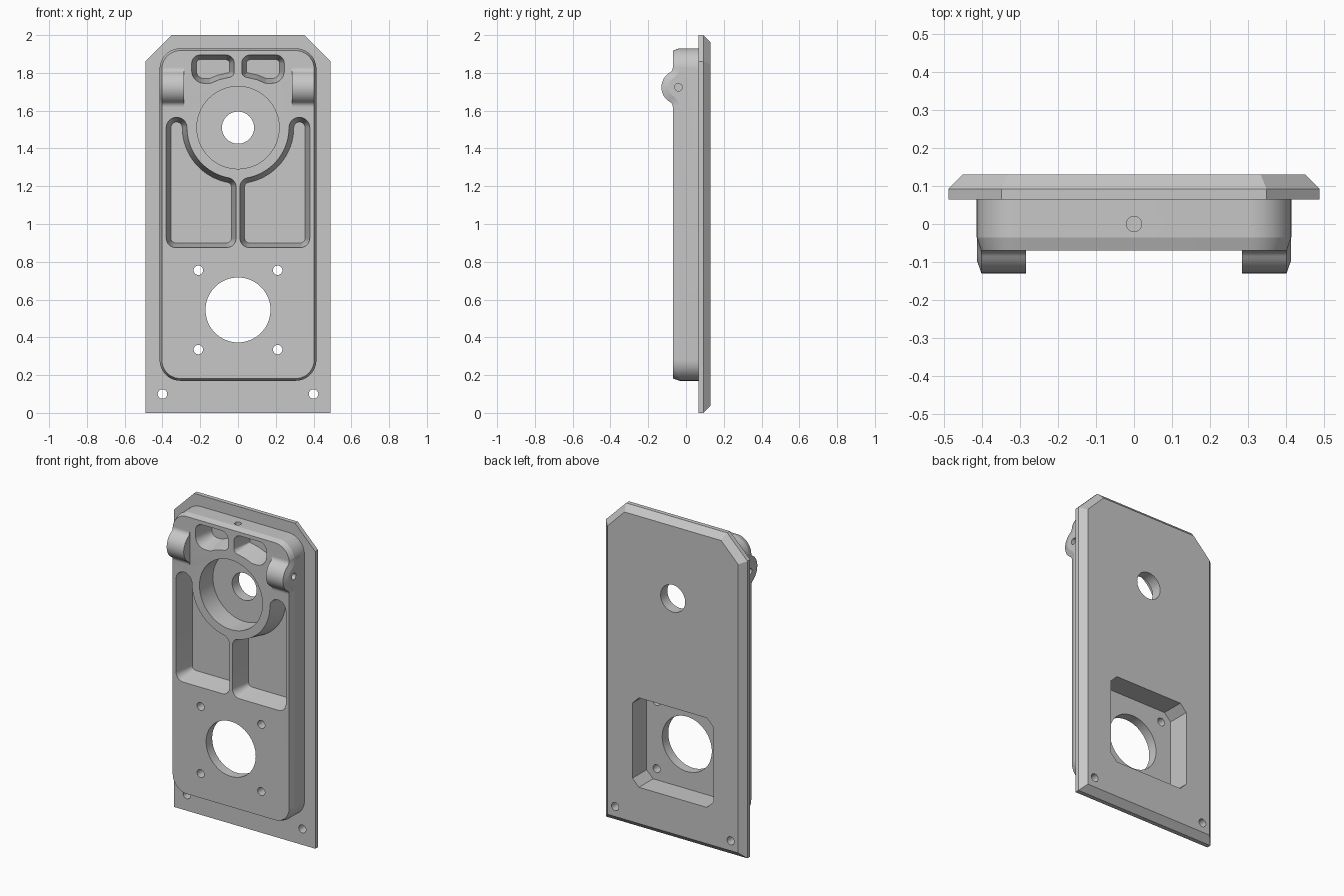
import bpy, bmesh, math
from mathutils import Vector

old = bpy.data.objects.get("Cube")
if old:
    bpy.data.objects.remove(old, do_unlink=True)

metal = bpy.data.materials.new("grey_metal")
metal.use_nodes = True
GREY = (0.57, 0.57, 0.57, 1)
metal.diffuse_color = GREY
metal.node_tree.nodes["Principled BSDF"].inputs["Base Color"].default_value = GREY


def arc(cx, cz, r, start, end, steps=12):
    angles = [math.radians(start + (end - start) * i / steps) for i in range(steps + 1)]
    return [Vector((cx + r * math.cos(a), cz + r * math.sin(a))) for a in angles]


def rounded(corners, steps=12):
    """Outline from (x, z, radius) corners, each corner filleted."""
    out = []
    for i, (x, z, r) in enumerate(corners):
        p = Vector((x, z))
        if r == 0:
            out.append(p)
            continue
        to_prev = (Vector(corners[i - 1][:2]) - p).normalized()
        to_next = (Vector(corners[(i + 1) % len(corners)][:2]) - p).normalized()
        half = to_prev.angle(to_next) / 2
        centre = p + (to_prev + to_next).normalized() * (r / math.sin(half))
        a = p + to_prev * (r / math.tan(half)) - centre
        b = p + to_next * (r / math.tan(half)) - centre
        start = math.atan2(a.y, a.x)
        sweep = math.atan2(a.x * b.y - a.y * b.x, a.dot(b))
        out += arc(centre.x, centre.y, r, math.degrees(start), math.degrees(start + sweep), steps)
    return out


def inset(outline, d):
    """Move a counter-clockwise outline inwards by d."""
    out = []
    for i, p in enumerate(outline):
        e1 = (p - outline[i - 1]).normalized()
        e2 = (outline[(i + 1) % len(outline)] - p).normalized()
        n = Vector((-e1.y - e2.y, e1.x + e2.x)).normalized()
        out.append(p + n * (d / max(0.5, n.dot(Vector((-e1.y, e1.x))))))
    return out


def loft(name, rings):
    """Closed solid through rings of equal point count."""
    bm = bmesh.new()
    loops = [[bm.verts.new(p) for p in ring] for ring in rings]
    n = len(loops[0])
    for a, b in zip(loops, loops[1:]):
        for i in range(n):
            j = (i + 1) % n
            bm.faces.new((a[i], a[j], b[j], b[i]))
    bm.faces.new(loops[0])
    bm.faces.new(loops[-1])
    bmesh.ops.recalc_face_normals(bm, faces=bm.faces)
    mesh = bpy.data.meshes.new(name)
    bm.to_mesh(mesh)
    bm.free()
    mesh.materials.append(metal)
    obj = bpy.data.objects.new(name, mesh)
    bpy.context.collection.objects.link(obj)
    return obj


def at_y(outline, y):
    return [(p.x, y, p.y) for p in outline]


def mirrored(outline):
    return [Vector((-p.x, p.y)) for p in outline]


def combine(target, tool, operation):
    bpy.context.view_layer.objects.active = target
    mod = target.modifiers.new("combine", "BOOLEAN")
    mod.operation = operation
    mod.solver = "EXACT"
    mod.object = tool
    bpy.ops.object.modifier_apply(modifier=mod.name)
    bpy.data.objects.remove(tool, do_unlink=True)


# Back plate with clipped top corners and a bevelled rear edge
PLATE = [Vector(p) for p in ((-.49, 0), (.49, 0), (.49, 1.86), (.35, 2), (-.35, 2), (-.49, 1.86))]
housing = loft("mounting_housing", [at_y(PLATE, .065), at_y(PLATE, .092),
                                    at_y(inset(PLATE, .038), .13)])

# Raised body with a slim front bevel
W, LOW, HIGH, R = .415, .17, 1.93, .11
BODY = rounded([(-W, LOW, R), (W, LOW, R), (W, HIGH, R), (-W, HIGH, R)])
body = loft("raised_body", [at_y(BODY, .1), at_y(BODY, -.035), at_y(inset(BODY, .012), -.07)])
combine(housing, body, "UNION")


# Pivot lugs: round nose blended into the body front
def lug_profile(d):
    """Outline in (y, z), shrunk inwards by d."""
    y, z = -.04, 1.724
    low = arc(-.102, z - .105, .032 + d, 0, 59.5, 8)
    nose = arc(y, z, .09 - d, 239.5, 120.5, 24)
    high = arc(-.102, z + .105, .032 + d, -59.5, 0, 8)
    return [Vector((.02, z - .105))] + low + nose[1:-1] + high + [Vector((.02, z + .105))]


for side in (-1, 1):
    rings = [[(side * x, p.x, p.y) for p in lug_profile(d)]
             for x, d in ((.285, 0), (.4028, 0), (.4148, .035))]
    combine(housing, loft("pivot_lug", rings), "UNION")

# Tapered front pockets, mirrored left and right
HUB = 1.51
side_pocket = (rounded([(.01, .875, .05), (.38, .875, .05), (.38, HUB, 0), (.01, HUB, 0)])[:-2]
               + arc(.325, HUB, .055, 0, 180, 24)
               + arc(0, HUB, .27, 0, -79.2, 20)[1:]
               + arc(.06, 1.1957, .05, 100.8, 180)[1:])
top_pocket = rounded([(.02, 1.782, .03), (.1, 1.764, .04), (.145, 1.745, .03),
                      (.245, 1.745, .065), (.245, 1.895, .045), (.02, 1.895, .045)])
for outline in (side_pocket, top_pocket):
    for flip in (False, True):
        rings = []
        for y, d in ((-.09, 0), (-.07, 0), (.055, .025)):
            ring = inset(outline, d)
            rings.append(at_y(mirrored(ring) if flip else ring, y))
        combine(housing, loft("pocket_cutter", rings), "DIFFERENCE")

# Square motor recess in the back, corners clipped
S, MOTOR = .28, .545
K = S - .045
recess = [Vector((x, MOTOR + z)) for x, z in
          ((-K, -S), (K, -S), (S, -K), (S, K), (K, S), (-K, S), (-S, K), (-S, -K))]
combine(housing, loft("recess_cutter", [at_y(recess, -.01), at_y(recess, .2)]), "DIFFERENCE")


# Round bores along y: hub seat, shaft, motor opening and screw holes
def bore(x, z, r, y0=-.3, y1=.3):
    ring = arc(x, z, r, 0, 360, 64 if r > .05 else 32)[:-1]
    combine(housing, loft("bore_cutter", [at_y(ring, y0), at_y(ring, y1)]), "DIFFERENCE")


bore(0, HUB, .218, y1=.063)
bore(0, HUB, .085)
bore(0, MOTOR, .172)
for side in (-1, 1):
    bore(side * .4, .1, .025)
    for dz in (-.21, .21):
        bore(side * .21, MOTOR + dz, .025)

# Pivot pin holes in the lugs and an oil hole in the top edge
pin = arc(-.04, 1.724, .02, 0, 360, 32)[:-1]
for side in (-1, 1):
    rings = [[(side * x, p.x, p.y) for p in pin] for x in (.3, .5)]
    combine(housing, loft("pin_cutter", rings), "DIFFERENCE")
oil = arc(0, 0, .02, 0, 360, 32)[:-1]
combine(housing, loft("oil_cutter", [[(p.x, p.y, z) for p in oil] for z in (1.7, 1.96)]),
        "DIFFERENCE")

# Smooth curves, crisp edges
bpy.ops.object.select_all(action="DESELECT")
housing.select_set(True)
bpy.context.view_layer.objects.active = housing
bpy.ops.object.shade_smooth_by_angle(angle=math.radians(15))
